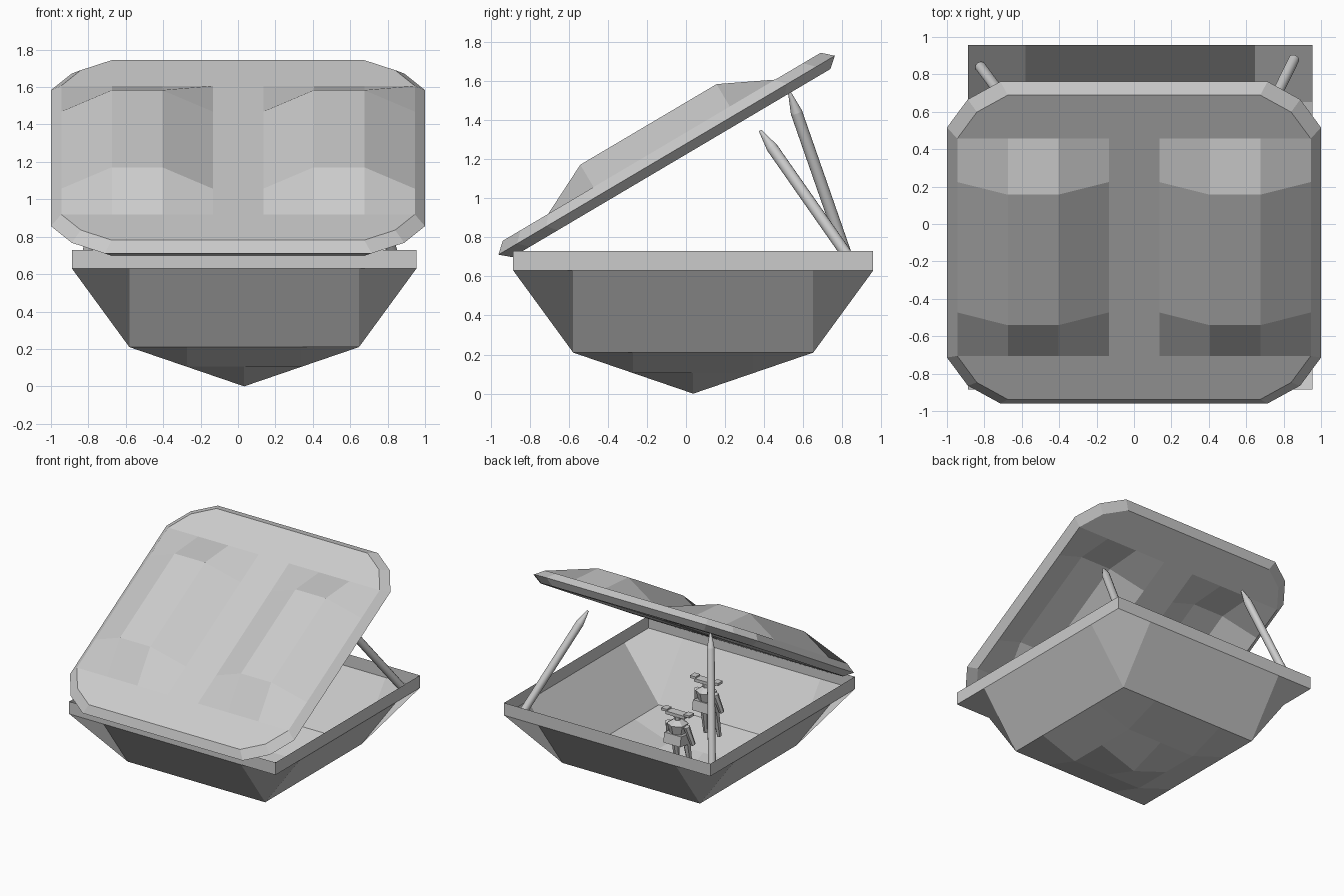
import bpy, bmesh, math
from mathutils import Vector, Matrix

cube = bpy.data.objects.get("Cube")
if cube:
    bpy.data.objects.remove(cube, do_unlink=True)

grey = bpy.data.materials.new("light_grey")
grey.use_nodes = True
grey.diffuse_color = (0.6, 0.6, 0.6, 1)
grey.node_tree.nodes["Principled BSDF"].inputs["Base Color"].default_value = (0.6, 0.6, 0.6, 1)


def finish(bm, name):
    mesh = bpy.data.meshes.new(name)
    bm.to_mesh(mesh)
    bm.free()
    mesh.materials.append(grey)
    obj = bpy.data.objects.new(name, mesh)
    bpy.context.collection.objects.link(obj)
    return obj


def add_sheet(bm, count, place, flip):
    """Square grid of quads; returns its border vertices in order."""
    v = [[bm.verts.new(place(i, j)) for j in range(count)] for i in range(count)]
    for i in range(count - 1):
        for j in range(count - 1):
            quad = [v[i][j], v[i + 1][j], v[i + 1][j + 1], v[i][j + 1]]
            bm.faces.new([quad[0]] + quad[:0:-1] if flip else quad)
    m = count - 1
    return ([v[i][0] for i in range(m)] + [v[m][j] for j in range(m)]
            + [v[i][m] for i in range(m, 0, -1)] + [v[0][j] for j in range(m, 0, -1)])


def join_loops(bm, low, high):
    n = len(low)
    for k in range(n):
        q = (k + 1) % n
        bm.faces.new((low[k], low[q], high[q], high[k]))


# Tub: stepped bowl with an upright rim
depths = (0.0, 0.105, 0.21, 0.63)


def tub_point(i, j):
    ring = max(abs(i - 3), abs(j - 3))
    return (0.033 + (i - 3) * 0.307, 0.037 + (j - 3) * 0.307, depths[ring])


bm = bmesh.new()
border = add_sheet(bm, 7, tub_point, True)
rim = [bm.verts.new((p.co.x, p.co.y, 0.73)) for p in border]
join_loops(bm, border, rim)
finish(bm, "tub")

# Lid: thin shell with two raised panels and a pointed edge
def lid_point(height):
    def place(i, j):
        x, y = (i - 3.5) * 0.27, (j - 3.5) * 0.27
        if i in (0, 7) and j in (0, 7):
            x, y = math.copysign(0.84, x), math.copysign(0.84, y)
        raised = i in (1, 2, 5, 6) and 2 <= j <= 5
        return (x, y, height + (0.133 if raised else 0))
    return place


bm = bmesh.new()
top = add_sheet(bm, 8, lid_point(0.05), False)
bottom = add_sheet(bm, 8, lid_point(-0.047), True)
edge = [bm.verts.new((p.co.x / 0.945, p.co.y / 0.945, 0)) for p in top]
join_loops(bm, bottom, edge)
join_loops(bm, edge, top)
lid = finish(bm, "lid")
lid.location = (0, -0.099, 1.22)
lid.rotation_euler.x = math.radians(30.6)


# Struts: round rods with tapered tips
def add_rod(bm, start, end, r1, r2, sides=10):
    start, end = Vector(start), Vector(end)
    axis = end - start
    turn = axis.to_track_quat('Z', 'Y').to_matrix().to_4x4()
    bmesh.ops.create_cone(bm, cap_ends=True, segments=sides, radius1=r1, radius2=r2,
                          depth=axis.length,
                          matrix=Matrix.Translation((start + end) / 2) @ turn)


def strut(name, base, tip):
    base, tip = Vector(base), Vector(tip)
    neck = tip - (tip - base).normalized() * 0.11
    bm = bmesh.new()
    add_rod(bm, base, neck, 0.03, 0.03)
    add_rod(bm, neck, tip, 0.03, 0.008)
    obj = finish(bm, name)
    obj.data.shade_smooth()
    obj.data.set_sharp_from_angle(angle=math.radians(40))


strut("left_strut", (0.855, 0.88, 0.63), (0.61, 0.38, 1.345))
strut("right_strut", (-0.82, 0.84, 0.65), (-0.59, 0.53, 1.54))


# Small seated figures inside the tub
def add_box(bm, centre, size, tilt=0):
    mat = (Matrix.Translation(centre) @ Matrix.Rotation(tilt, 4, 'X')
           @ Matrix.Diagonal((*size, 1)))
    bmesh.ops.create_cube(bm, size=1, matrix=mat)


def figure(name, x, y):
    bm = bmesh.new()
    add_box(bm, (0, 0, 0.28), (0.15, 0.14, 0.08), 0.15)
    add_rod(bm, (0, 0, 0.3), (0, 0, 0.4), 0.05, 0.08, 6)
    add_rod(bm, (0, 0, 0.4), (0, 0, 0.43), 0.08, 0.03, 6)
    add_rod(bm, (0, 0, 0.42), (0, 0, 0.46), 0.025, 0.03, 6)
    for side in (-1, 1):
        add_box(bm, (side * 0.04, 0, 0.475), (0.09, 0.07, 0.025))
        add_box(bm, (side * 0.1, 0, 0.49), (0.05, 0.06, 0.02))
        add_rod(bm, (side * 0.08, 0, 0.39), (side * 0.11, -0.04, 0.24), 0.025, 0.02, 6)
        add_rod(bm, (side * 0.05, -0.04, 0.26), (side * 0.06, -0.08, 0.02), 0.03, 0.018, 6)
    obj = finish(bm, name)
    obj.location = (x, y, 0.18)


figure("front_figure", 0.05, -0.33)
figure("rear_figure", -0.1, 0.25)
